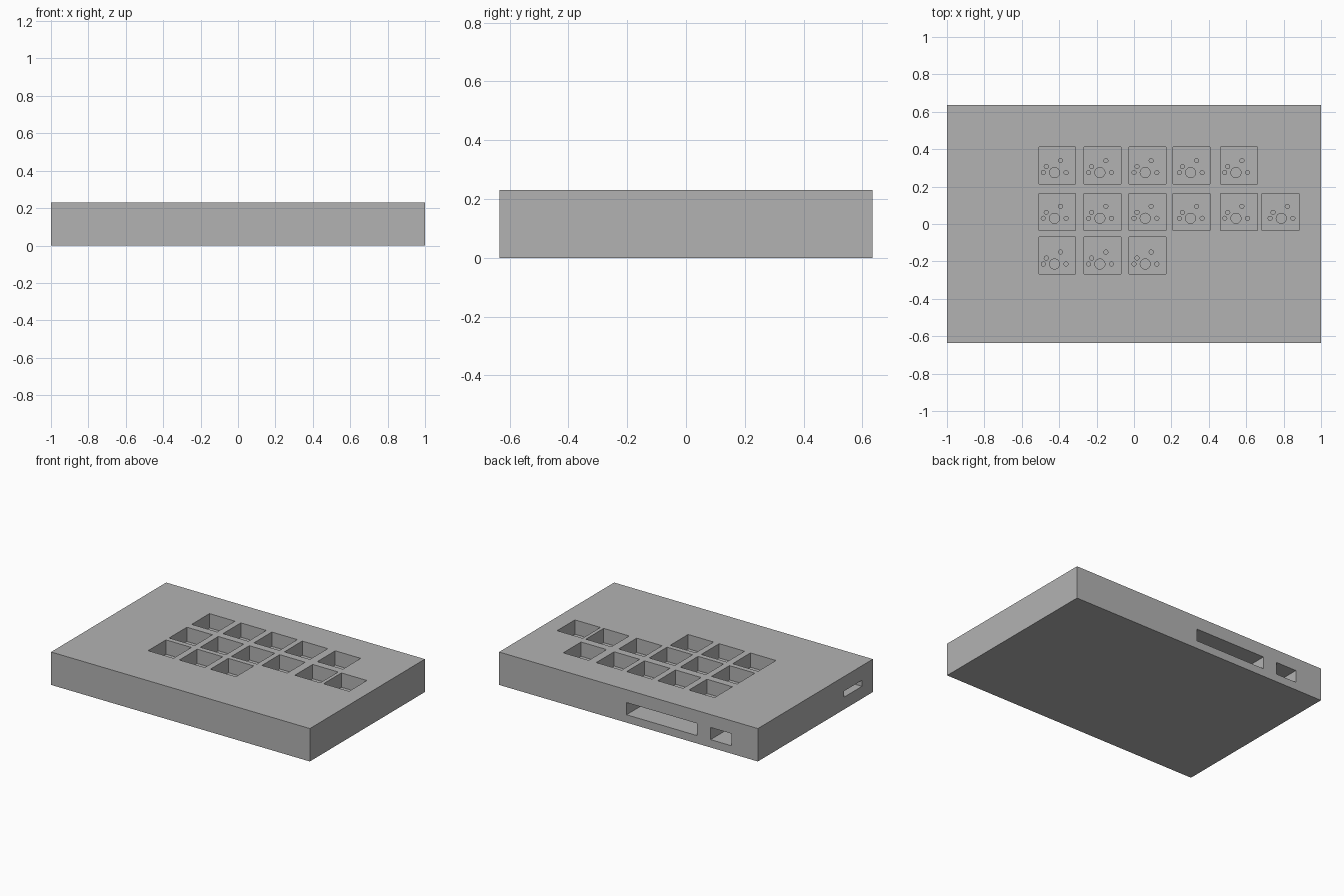
import bpy
import bmesh
from mathutils import Matrix, Vector

default_cube = bpy.data.objects.get("Cube")
if default_cube:
    bpy.data.objects.remove(default_cube, do_unlink=True)

LENGTH, DEPTH, HEIGHT = 2.0, 1.27, 0.23
POCKET_SIZE, POCKET_FLOOR = 0.197, 0.13

grey = bpy.data.materials.new("plain grey")
grey.use_nodes = True
colour = (0.45, 0.45, 0.45, 1)
grey.diffuse_color = colour
grey.node_tree.nodes["Principled BSDF"].inputs["Base Color"].default_value = colour


def add_box(bm, low, high):
    low, high = Vector(low), Vector(high)
    matrix = Matrix.Translation((low + high) / 2) @ Matrix.Diagonal((*(high - low), 1))
    bmesh.ops.create_cube(bm, size=1, matrix=matrix)


def add_cylinder(bm, x, y, radius, low, high):
    bmesh.ops.create_cone(bm, cap_ends=True, segments=24, radius1=radius, radius2=radius,
                          depth=high - low, matrix=Matrix.Translation((x, y, (low + high) / 2)))


def make_object(name, bm):
    mesh = bpy.data.meshes.new(name)
    bm.to_mesh(mesh)
    bm.free()
    mesh.materials.append(grey)
    obj = bpy.data.objects.new(name, mesh)
    bpy.context.collection.objects.link(obj)
    return obj


def cut(target, cutter):
    cutter.hide_render = True
    modifier = target.modifiers.new(cutter.name, "BOOLEAN")
    modifier.operation = "DIFFERENCE"
    modifier.solver = "EXACT"
    modifier.object = cutter
    bpy.context.view_layer.objects.active = target
    bpy.ops.object.modifier_apply(modifier=modifier.name)
    bpy.data.objects.remove(cutter, do_unlink=True)


# Solid case
bm = bmesh.new()
add_box(bm, (-LENGTH / 2, -DEPTH / 2, 0), (LENGTH / 2, DEPTH / 2, HEIGHT))
case = make_object("keypad_case", bm)

# Square key pockets: columns used in each row, from back to front
columns = [-0.41, -0.168, 0.072, 0.307, 0.562, 0.784]
rows = [(0.313, 5), (0.064, 6), (-0.168, 3)]
half = POCKET_SIZE / 2
bm = bmesh.new()
for y, count in rows:
    for x in columns[:count]:
        add_box(bm, (x - half, y - half, POCKET_FLOOR), (x + half, y + half, HEIGHT + 0.1))

# Connector channels in the back and the narrow slot in the side
back = DEPTH / 2
for left, right in [(-0.53, 0.015), (-0.795, -0.635)]:
    add_box(bm, (left, back - 0.2, 0.055), (right, back + 0.1, 0.14))
add_box(bm, (-1.1, -0.514, 0.086), (-0.8, -0.315, 0.128))
cut(case, make_object("pocket_cutter", bm))

# Switch stem and pin holes on an even grid in the pocket floors
pins = [(-0.06, 0), (0.062, 0), (0.032, 0.064), (-0.044, 0.032)]
bm = bmesh.new()
for row, (_, count) in enumerate(rows):
    for column in range(count):
        x, y = -0.425 + 0.2425 * column, 0.275 - 0.2445 * row
        add_cylinder(bm, x, y, 0.027, POCKET_FLOOR - 0.04, POCKET_FLOOR + 0.03)
        for dx, dy in pins:
            add_cylinder(bm, x + dx, y + dy, 0.011, POCKET_FLOOR - 0.04, POCKET_FLOOR + 0.03)
cut(case, make_object("switch_hole_cutter", bm))
